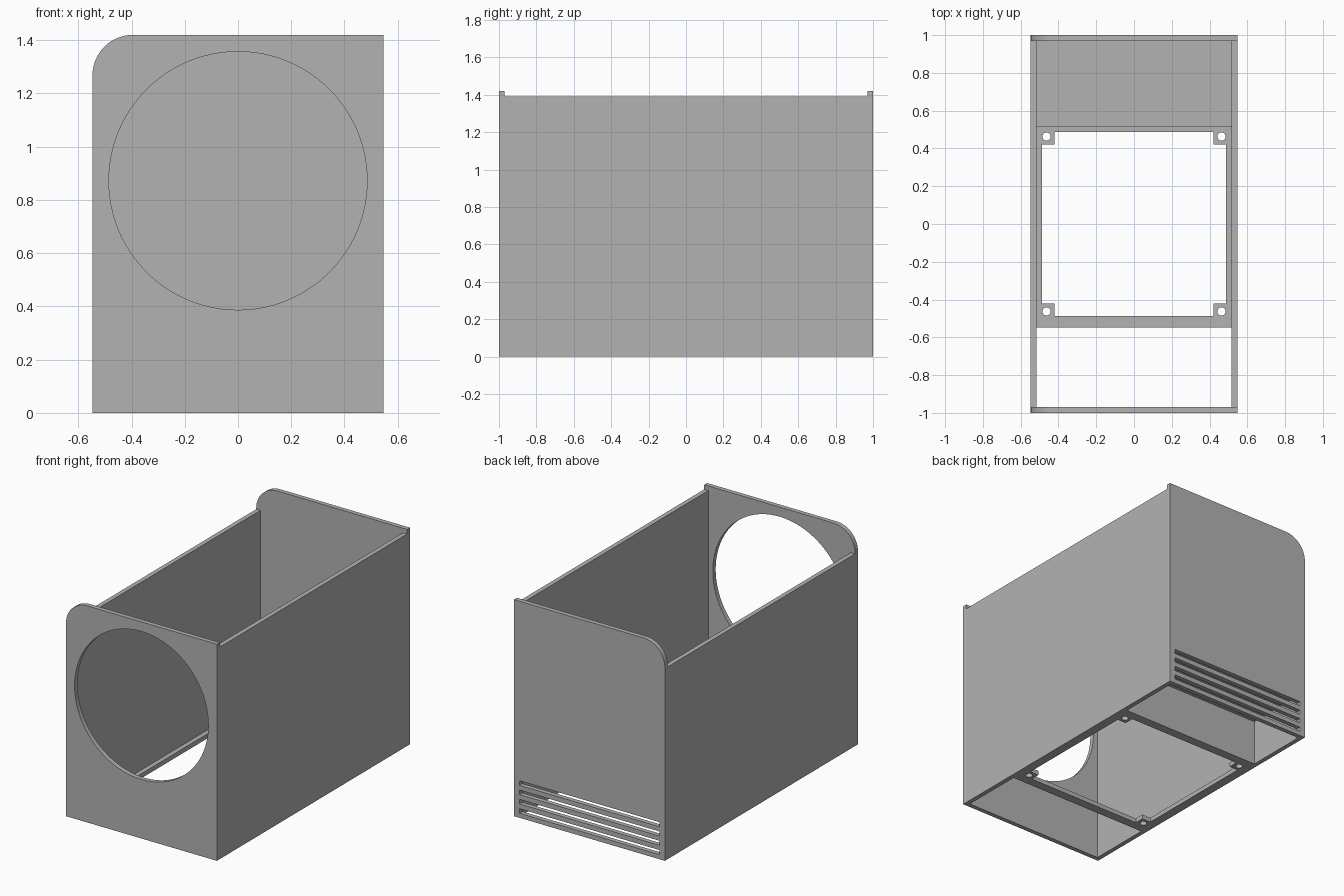
import bpy, bmesh
from math import cos, sin, pi
from mathutils import Matrix

if "Cube" in bpy.data.objects:
    bpy.data.objects.remove(bpy.data.objects["Cube"])

T = 0.03             # sheet thickness
W, D = 0.547, 1.0    # half width, half depth
H = 1.42             # end panel height
IN_X, IN_Y = W - T, D - T

grey = bpy.data.materials.new("plain grey")
grey.use_nodes = True
grey.diffuse_color = (0.45, 0.45, 0.45, 1)
grey.node_tree.nodes["Principled BSDF"].inputs["Base Color"].default_value = (0.45, 0.45, 0.45, 1)


def rect(x0, x1, y0, y1):
    return [(x0, y0), (x1, y0), (x1, y1), (x0, y1)]


def arc(cx, cy, r, start, end, n):
    angles = [start + (end - start) * i / n for i in range(n + 1)]
    return [(cx + r * cos(a), cy + r * sin(a)) for a in angles]


def circle(cx, cy, r, n):
    return arc(cx, cy, r, 0, 2 * pi, n)[:-1]


def sheet(name, loops, matrix):
    """Sheet of thickness T: the first loop is the outline, the rest are holes."""
    curve = bpy.data.curves.new(name, 'CURVE')
    curve.dimensions = '2D'
    curve.fill_mode = 'BOTH'
    curve.extrude = T / 2
    for loop in loops:
        spline = curve.splines.new('POLY')
        spline.points.add(len(loop) - 1)
        for point, (x, y) in zip(spline.points, loop):
            point.co = (x, y, 0, 1)
        spline.use_cyclic_u = True
    temp = bpy.data.objects.new(name + "_outline", curve)
    bpy.context.collection.objects.link(temp)
    graph = bpy.context.evaluated_depsgraph_get()
    mesh = bpy.data.meshes.new_from_object(temp.evaluated_get(graph))
    bpy.data.objects.remove(temp)
    bm = bmesh.new()
    bm.from_mesh(mesh)
    bmesh.ops.remove_doubles(bm, verts=bm.verts, dist=0.0001)
    bmesh.ops.recalc_face_normals(bm, faces=bm.faces)
    bm.transform(matrix)
    bm.to_mesh(mesh)
    bm.free()
    mesh.materials.clear()
    mesh.materials.append(grey)
    mesh.name = name
    obj = bpy.data.objects.new(name, mesh)
    bpy.context.collection.objects.link(obj)
    bpy.ops.object.select_all(action='DESELECT')
    obj.select_set(True)
    bpy.context.view_layer.objects.active = obj
    bpy.ops.object.shade_smooth_by_angle()


def upright(y):
    return Matrix.Translation((0, y, 0)) @ Matrix.Rotation(pi / 2, 4, 'X')


def flat(z):
    return Matrix.Translation((0, 0, z))


# End panels with one rounded top corner
R = 0.153
panel = [(-W, 0), (W, 0), (W, H)] + arc(-W + R, H - R, R, pi / 2, pi, 16)
sheet("front_panel", [panel, circle(0, 0.872, 0.485, 96)], upright(-D + T / 2))
slots = [rect(-0.508, 0.508, z, z + T) for z in (T + 0.061 * i for i in range(4))]
sheet("back_panel", [panel] + slots, upright(D - T / 2))

# Side walls, the right one lower
for name, x, top in (("left_wall", W - T / 2, 1.39), ("right_wall", -W + T / 2, 1.26)):
    turn = Matrix.Translation((x, 0, 0)) @ Matrix.Rotation(pi / 2, 4, 'Z') @ upright(0)
    sheet(name, [rect(-IN_Y, IN_Y, 0, top)], turn)

# Floor frame with corner tabs and screw holes
A, B = 0.486, 0.422
opening = []
for sx, sy in ((1, 1), (-1, 1), (-1, -1), (1, -1)):
    corner = [(sx * A, sy * B), (sx * B, sy * B), (sx * B, sy * A)]
    opening += corner if sx * sy > 0 else corner[::-1]
holes = [circle(sx * 0.463, sy * 0.463, 0.022, 24) for sx in (1, -1) for sy in (1, -1)]
sheet("floor_frame", [rect(-IN_X, IN_X, -W, W), opening] + holes, flat(T / 2))

# Vented rear compartment: partition and shelf
SHELF = 0.303
sheet("partition", [rect(-IN_X, IN_X, T, SHELF)], upright(W - T / 2))
sheet("shelf", [rect(-IN_X, IN_X, W - T, IN_Y)], flat(SHELF + T / 2))
